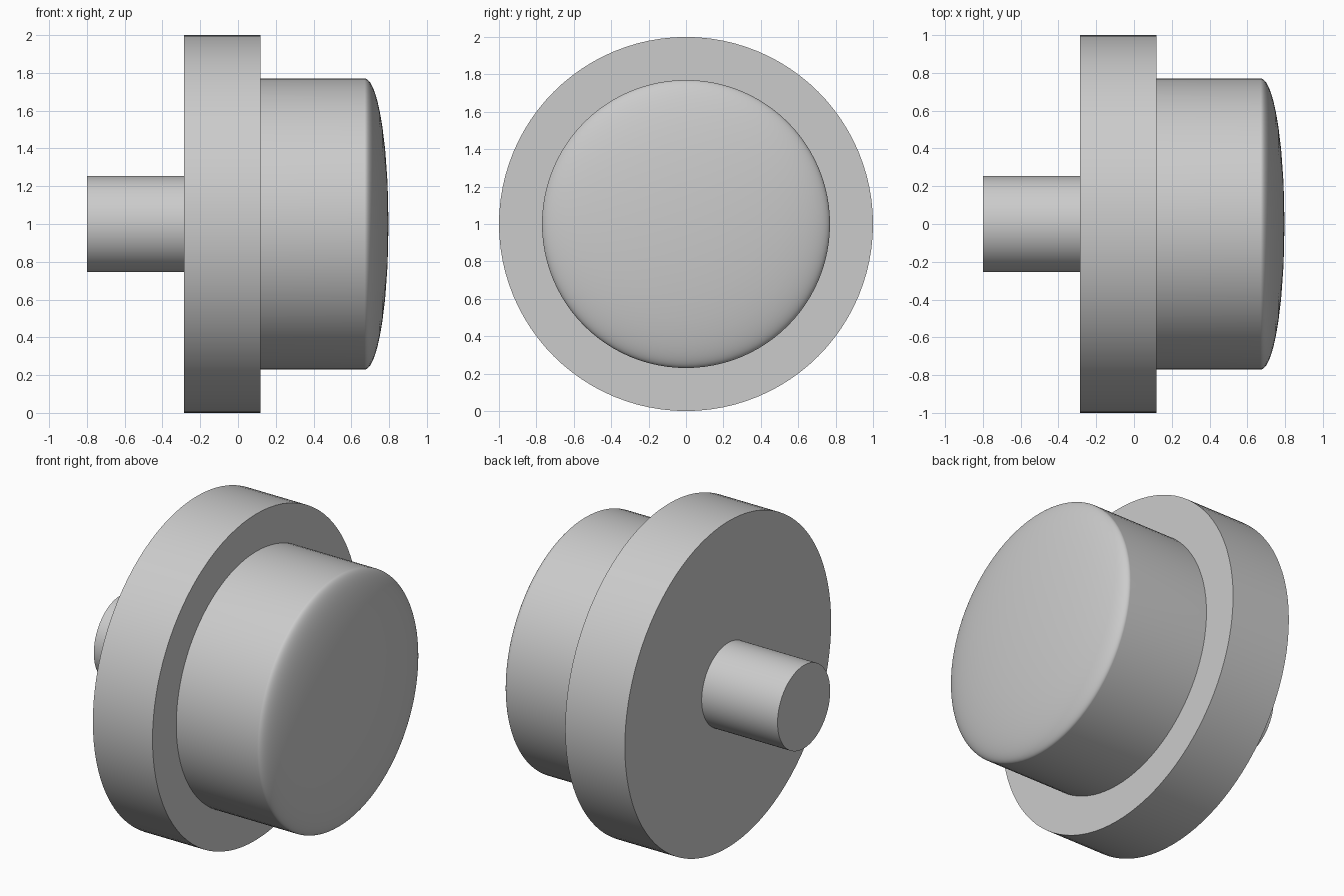
import bpy, bmesh
from math import sin, cos, tan, atan, pi, radians
from mathutils import Vector

cube = bpy.data.objects.get("Cube")
if cube:
    bpy.data.objects.remove(cube, do_unlink=True)

# Single plain grey
grey = bpy.data.materials.new("plain_grey")
grey.use_nodes = True
colour = (0.6, 0.6, 0.6, 1)
grey.diffuse_color = colour
grey.node_tree.nodes["Principled BSDF"].inputs["Base Color"].default_value = colour

AXIS_HEIGHT = 1.0
SEGMENTS = 96


def lathe(name, profile):
    """Turn an (x, radius) profile around the horizontal x axis."""
    bm = bmesh.new()
    verts = [bm.verts.new((x, 0, r)) for x, r in profile]
    edges = [bm.edges.new(pair) for pair in zip(verts, verts[1:])]
    bmesh.ops.spin(bm, geom=verts + edges, cent=Vector(), axis=(1, 0, 0),
                   angle=2 * pi, steps=SEGMENTS, use_duplicate=False)
    bmesh.ops.remove_doubles(bm, verts=bm.verts, dist=1e-5)
    bmesh.ops.recalc_face_normals(bm, faces=bm.faces)
    mesh = bpy.data.meshes.new(name)
    bm.to_mesh(mesh)
    bm.free()
    mesh.materials.append(grey)
    obj = bpy.data.objects.new(name, mesh)
    obj.location.z = AXIS_HEIGHT
    bpy.context.collection.objects.link(obj)
    bpy.ops.object.select_all(action='DESELECT')
    obj.select_set(True)
    bpy.context.view_layer.objects.active = obj
    bpy.ops.object.shade_smooth_by_angle(angle=radians(30))
    return obj


def cylinder(name, start, end, radius):
    return lathe(name, [(start, 0), (start, radius), (end, radius), (end, 0)])


# Thin stem and wide flange
cylinder("stem", -0.80, -0.27, 0.255)
cylinder("flange", -0.285, 0.12, 1.0)

# Button cap with a shallow elliptical dome, sampled evenly by slope
cap_radius, dome_start, dome_depth, steps = 0.77, 0.67, 0.127, 32
dome = []
for i in range(steps):
    t = atan(dome_depth / cap_radius * tan(pi / 2 * i / steps))
    dome.append((dome_start + dome_depth * sin(t), cap_radius * cos(t)))
dome.append((dome_start + dome_depth, 0))
lathe("button_cap", [(0.10, 0), (0.10, cap_radius)] + dome)
